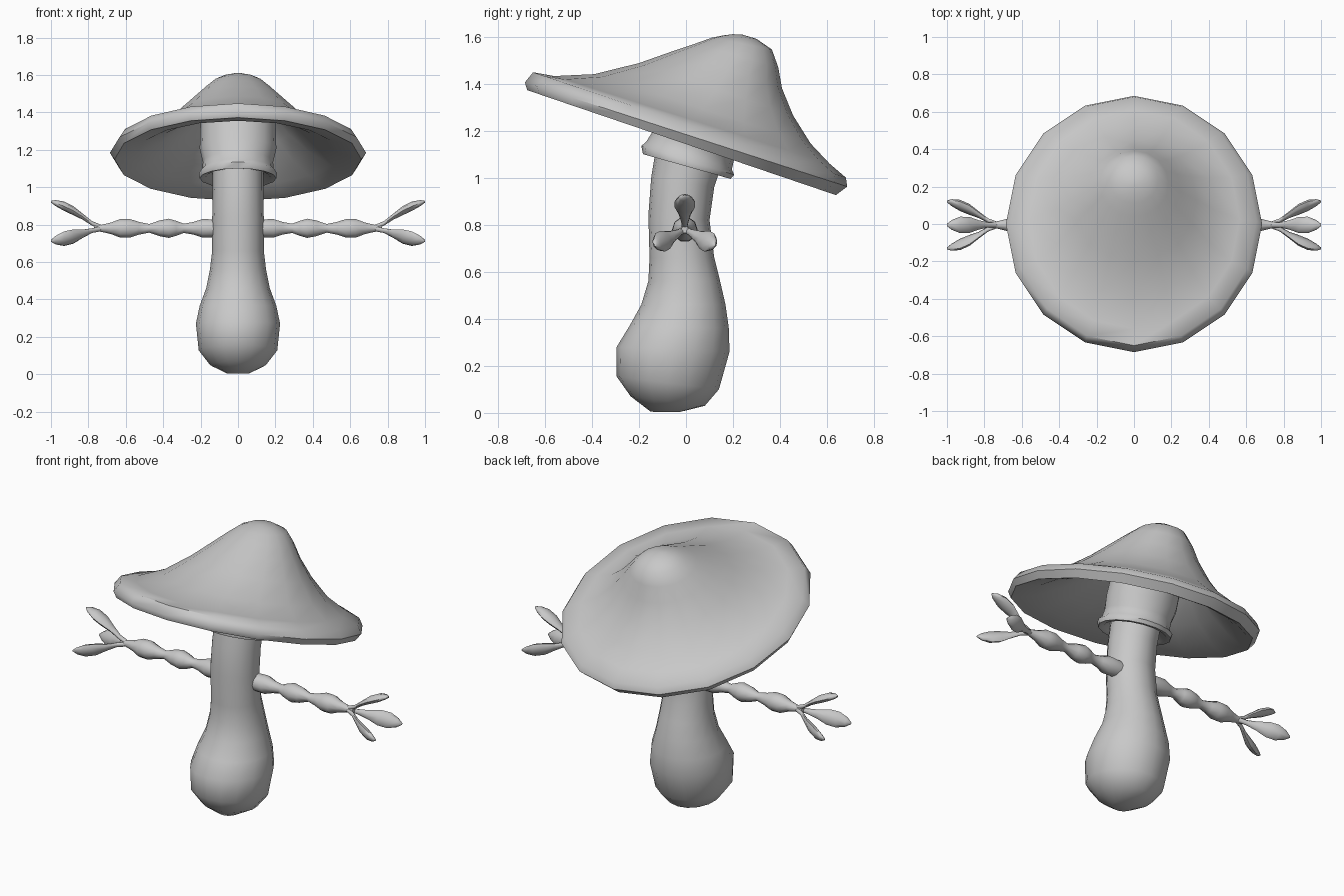
import bpy, bmesh, math
from mathutils import Vector

grey = bpy.data.materials.new("plain grey")
grey.diffuse_color = (0.58, 0.58, 0.58, 1)


def loft(name, rings, sides):
    """Skin elliptical rings given as (centre, half axis, half axis)."""
    bm = bmesh.new()
    rows = []
    for c, u, v in rings:
        row = []
        for i in range(sides):
            a = 2 * math.pi * i / sides
            row.append(bm.verts.new(c + u * math.cos(a) + v * math.sin(a)))
        rows.append(row)
    for a, b in zip(rows, rows[1:]):
        for i in range(sides):
            j = (i + 1) % sides
            bm.faces.new((a[i], a[j], b[j], b[i]))
    bm.faces.new(rows[0][::-1])
    bm.faces.new(rows[-1])
    bmesh.ops.recalc_face_normals(bm, faces=bm.faces)
    me = bpy.data.meshes.new(name)
    bm.to_mesh(me)
    bm.free()
    me.materials.append(grey)
    ob = bpy.data.objects.new(name, me)
    bpy.context.collection.objects.link(ob)
    bpy.ops.object.select_all(action='DESELECT')
    ob.select_set(True)
    bpy.context.view_layer.objects.active = ob
    bpy.ops.object.shade_smooth_by_angle(angle=math.radians(60))
    return ob


def leaning(name, profile, sides=16):
    """Rings spanning a front point and a back point, with a half width in x."""
    rings = []
    for yf, zf, yb, zb, rx in profile:
        f, b = Vector((0, yf, zf)), Vector((0, yb, zb))
        rings.append(((f + b) / 2, Vector((rx, 0, 0)), (b - f) / 2))
    return loft(name, rings, sides)


# Bulbous stem
leaning("stem", [
    (-.15, .005, -.03, .003, .06),
    (-.235, .07, .08, .03, .15),
    (-.295, .155, .14, .10, .21),
    (-.295, .28, .185, .26, .225),
    (-.24, .37, .182, .36, .205),
    (-.19, .46, .168, .46, .17),
    (-.16, .56, .145, .56, .15),
    (-.155, .66, .12, .66, .138),
    (-.16, .84, .10, .82, .138),
    (-.148, 1.0, .12, .96, .135),
    (-.125, 1.14, .15, 1.05, .135)])

# Wider neck and the flared collar under it
leaning("neck_collar", [
    (-.12, 1.13, .13, 1.05, .13),
    (-.15, 1.10, .17, 1.00, .175),
    (-.183, 1.10, .19, .995, .205),
    (-.19, 1.135, .205, 1.012, .21),
    (-.17, 1.152, .195, 1.035, .19),
    (-.145, 1.19, .205, 1.08, .188),
    (-.11, 1.26, .235, 1.15, .205),
    (-.04, 1.44, .29, 1.32, .2)])

# Tilted cap: hollow underside, thick rim, leaning peak
leaning("cap", [
    (.06, 1.51, .30, 1.47, .09),
    (-.05, 1.47, .35, 1.36, .2),
    (-.20, 1.41, .41, 1.22, .3),
    (-.38, 1.37, .48, 1.10, .42),
    (-.54, 1.355, .55, 1.01, .54),
    (-.63, 1.365, .60, .95, .63),
    (-.675, 1.372, .637, .926, .66),
    (-.685, 1.405, .685, .962, .685),
    (-.65, 1.448, .68, 1.0, .655),
    (-.56, 1.432, .61, 1.06, .565),
    (-.39, 1.44, .53, 1.145, .445),
    (-.20, 1.487, .455, 1.265, .335),
    (-.05, 1.54, .408, 1.38, .245),
    (.04, 1.57, .392, 1.47, .185),
    (.11, 1.595, .365, 1.545, .13),
    (.16, 1.605, .30, 1.59, .075),
    (.20, 1.61, .24, 1.608, .02)])

# Beaded arms ending in three leaf-like fingers
BEADS = [(.08, .05), (.13, .05), (.19, .052), (.24, .035), (.29, .026),
         (.33, .042), (.37, .054), (.42, .044), (.475, .024), (.53, .036),
         (.58, .053), (.63, .052), (.68, .032), (.73, .02), (.77, .015)]
# distance out, spread, half width, half thickness
FINGER = [(.72, 0, .014, .014), (.78, .026, .014, .012), (.83, .062, .025, .016),
          (.88, .094, .043, .024), (.93, .118, .044, .025),
          (.975, .135, .026, .016), (1.0, .142, .006, .005)]

for side, label in ((-1, "left"), (1, "right")):
    loft(label + "_arm", [(Vector((side * x, -.005, .78)), Vector((0, r, 0)), Vector((0, 0, r)))
                          for x, r in BEADS], 10)
    for k, deg in enumerate((90, 208, 332)):
        a = math.radians(deg)
        out = Vector((0, math.cos(a), math.sin(a)))
        across = Vector((0, -math.sin(a), math.cos(a)))
        rings = [(Vector((side * x, -.005, .78)) + out * s, across * w, out * t)
                 for x, s, w, t in FINGER]
        loft(f"{label}_finger_{k + 1}", rings, 8)
